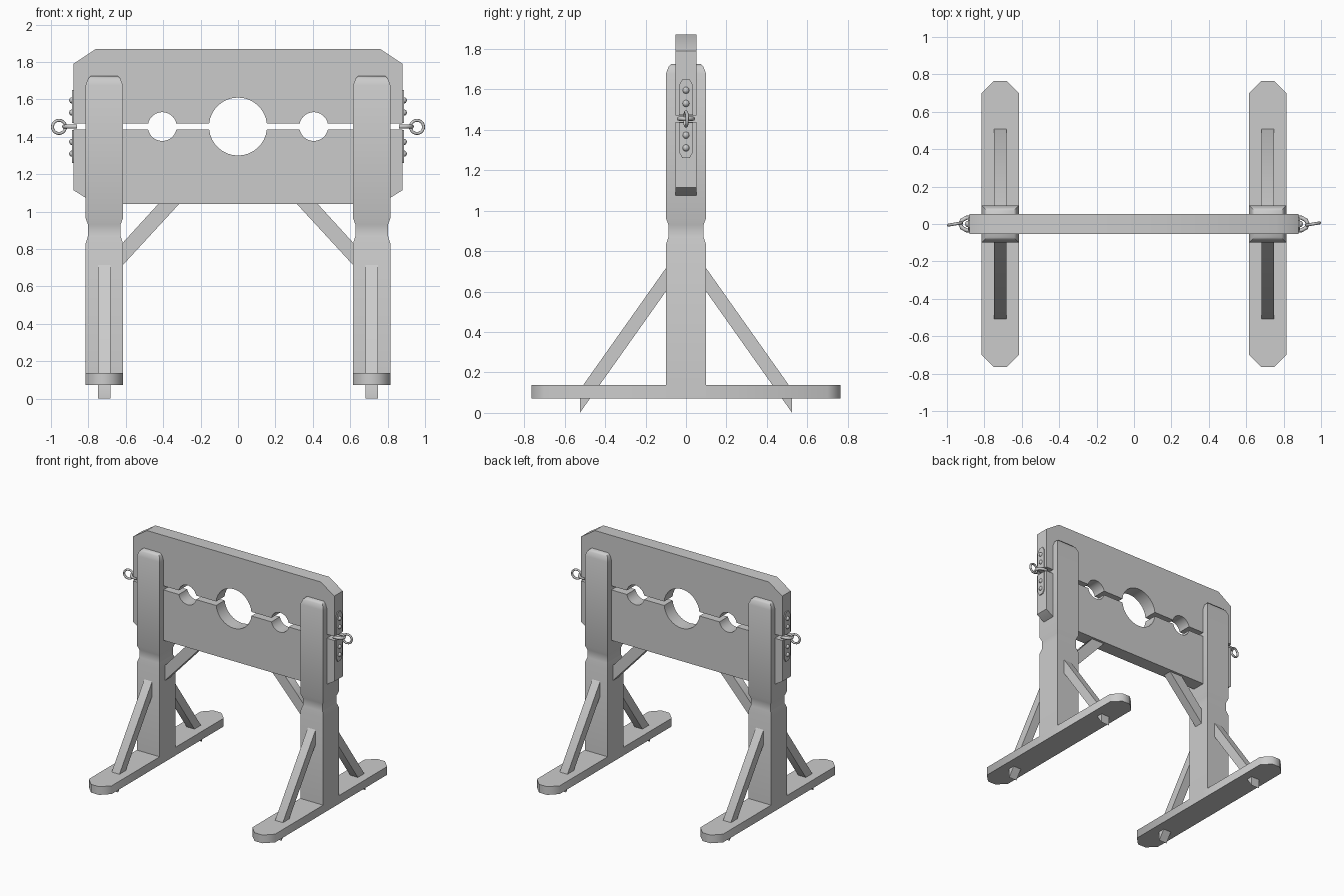
import bpy, bmesh, math
from mathutils import Vector

cube = bpy.data.objects.get("Cube")
if cube:
    bpy.data.objects.remove(cube)

grey = bpy.data.materials.new("plain_grey")
grey.use_nodes = True
tone = (0.6, 0.6, 0.6, 1)
grey.diffuse_color = tone
grey.node_tree.nodes["Principled BSDF"].inputs["Base Color"].default_value = tone


def finish(name, bm, angle=50):
    bmesh.ops.recalc_face_normals(bm, faces=bm.faces)
    mesh = bpy.data.meshes.new(name)
    bm.to_mesh(mesh)
    bm.free()
    mesh.materials.append(grey)
    ob = bpy.data.objects.new(name, mesh)
    bpy.context.collection.objects.link(ob)
    bpy.ops.object.select_all(action='DESELECT')
    bpy.context.view_layer.objects.active = ob
    ob.select_set(True)
    bpy.ops.object.shade_smooth_by_angle(angle=math.radians(angle))


def extrude(name, outline, axis, start, end):
    """Extrude a 2D outline along an axis; its points fill the other two axes in order."""
    bm = bmesh.new()
    verts = []
    for p in outline:
        co = list(p)
        co.insert(axis, start)
        verts.append(bm.verts.new(co))
    face = bm.faces.new(verts)
    new = bmesh.ops.extrude_face_region(bm, geom=[face])["geom"]
    shift = Vector((0, 0, 0))
    shift[axis] = end - start
    bmesh.ops.translate(bm, vec=shift, verts=[v for v in new if isinstance(v, bmesh.types.BMVert)])
    finish(name, bm)


# Neck boards: two halves with arcs cut into the facing edges
MID, GAP = 1.455, 0.016
HALF_W, CORNER = 0.88, 0.12


def board(name, up, far, shoulder):
    edge = [(-HALF_W, MID + up * GAP)]
    for cx, r in ((-0.405, 0.077), (0, 0.155), (0.405, 0.077)):
        a0 = math.asin(GAP / r)
        for i in range(17):
            a = math.pi - a0 - (math.pi - 2 * a0) * i / 16
            edge.append((cx + r * math.cos(a), MID + up * r * math.sin(a)))
    edge += [(HALF_W, MID + up * GAP), (HALF_W, shoulder), (HALF_W - CORNER, far),
             (CORNER - HALF_W, far), (-HALF_W, shoulder)]
    extrude(name, edge, 1, -0.053, 0.053)


board("upper_board", 1, 1.87, 1.79)
board("lower_board", -1, 1.04, 1.115)


# Post lofted from square sections, with a narrow neck and a bevelled top
def post(name, cx):
    bm = bmesh.new()
    rings = []
    for z, h in ((0.075, 0.1), (0.83, 0.1), (0.87, 0.087), (0.93, 0.087),
                 (0.965, 0.1), (1.675, 0.1), (1.71, 0.087), (1.725, 0.072)):
        rings.append([bm.verts.new((cx + sx * h, sy * h, z))
                      for sx, sy in ((-1, -1), (1, -1), (1, 1), (-1, 1))])
    for a, b in zip(rings, rings[1:]):
        for i in range(4):
            j = (i + 1) % 4
            bm.faces.new((a[i], a[j], b[j], b[i]))
    bm.faces.new(rings[0])
    bm.faces.new(rings[-1])
    finish(name, bm)


def wire(name, points, radius, closed):
    curve = bpy.data.curves.new(name, 'CURVE')
    curve.dimensions = '3D'
    curve.bevel_depth = radius
    curve.bevel_resolution = 2
    curve.use_fill_caps = True
    spline = curve.splines.new('POLY')
    spline.points.add(len(points) - 1)
    for p, co in zip(spline.points, points):
        p.co = (*co, 1)
    spline.use_cyclic_u = closed
    curve.materials.append(grey)
    ob = bpy.data.objects.new(name, curve)
    bpy.context.collection.objects.link(ob)


for side, s in (("left", 1), ("right", -1)):
    cx = 0.715 * s
    post(side + "_post", cx)

    # Foot plank with clipped corners
    foot = [(cx + x * 0.1, y * 0.7) for x, y in ((1, -1), (1, 1))]
    foot += [(cx + 0.035, 0.765), (cx - 0.035, 0.765)]
    foot += [(cx + x * 0.1, y * 0.7) for x, y in ((-1, 1), (-1, -1))]
    foot += [(cx - 0.035, -0.765), (cx + 0.035, -0.765)]
    extrude(side + "_foot", foot, 2, 0.072, 0.137)

    # Foot braces run through the plank to the ground
    for end, d in (("front", -1), ("back", 1)):
        brace = [(d * 0.525, 0), (d * 0.525, 0.114), (d * 0.08, 0.743), (d * 0.08, 0.628)]
        extrude(f"{side}_{end}_brace", brace, 0, cx - 0.034, cx + 0.034)

    # Diagonal brace between post and lower board
    brace = [(s * 0.64, 0.688), (s * 0.64, 0.807), (s * 0.40, 1.07), (s * 0.288, 1.07)]
    extrude(side + "_board_brace", brace, 1, -0.034, 0.034)

    # Strap plates and rivets on the board ends
    for part, z0, z1, tip in (("upper", 1.473, 1.62, 1.65), ("lower", 1.437, 1.29, 1.26)):
        strap = [(-0.035, z0), (0.035, z0), (0.035, z1), (0.018, tip), (-0.018, tip), (-0.035, z1)]
        extrude(f"{side}_{part}_strap", strap, 0, s * 0.878, s * 0.888)
    for n, z in enumerate((1.31, 1.373, 1.53, 1.595)):
        bm = bmesh.new()
        bmesh.ops.create_uvsphere(bm, u_segments=12, v_segments=8, radius=0.017)
        bmesh.ops.translate(bm, vec=(s * 0.886, 0, z), verts=bm.verts)
        finish(f"{side}_rivet_{n + 1}", bm)

    # Staple in the slot and the ring hanging from it
    staple = [(0.86, -0.034), (0.895, -0.034), (0.92, -0.02), (0.93, 0),
              (0.92, 0.02), (0.895, 0.034), (0.86, 0.034)]
    wire(side + "_staple", [(s * x, y, MID) for x, y in staple], 0.011, False)
    turns = [math.tau * i / 24 for i in range(24)]
    wire(side + "_ring", [(s * (0.957 + 0.035 * math.cos(a)), s * 0.006 * math.cos(a),
                           1.453 + 0.035 * math.sin(a)) for a in turns], 0.008, True)
